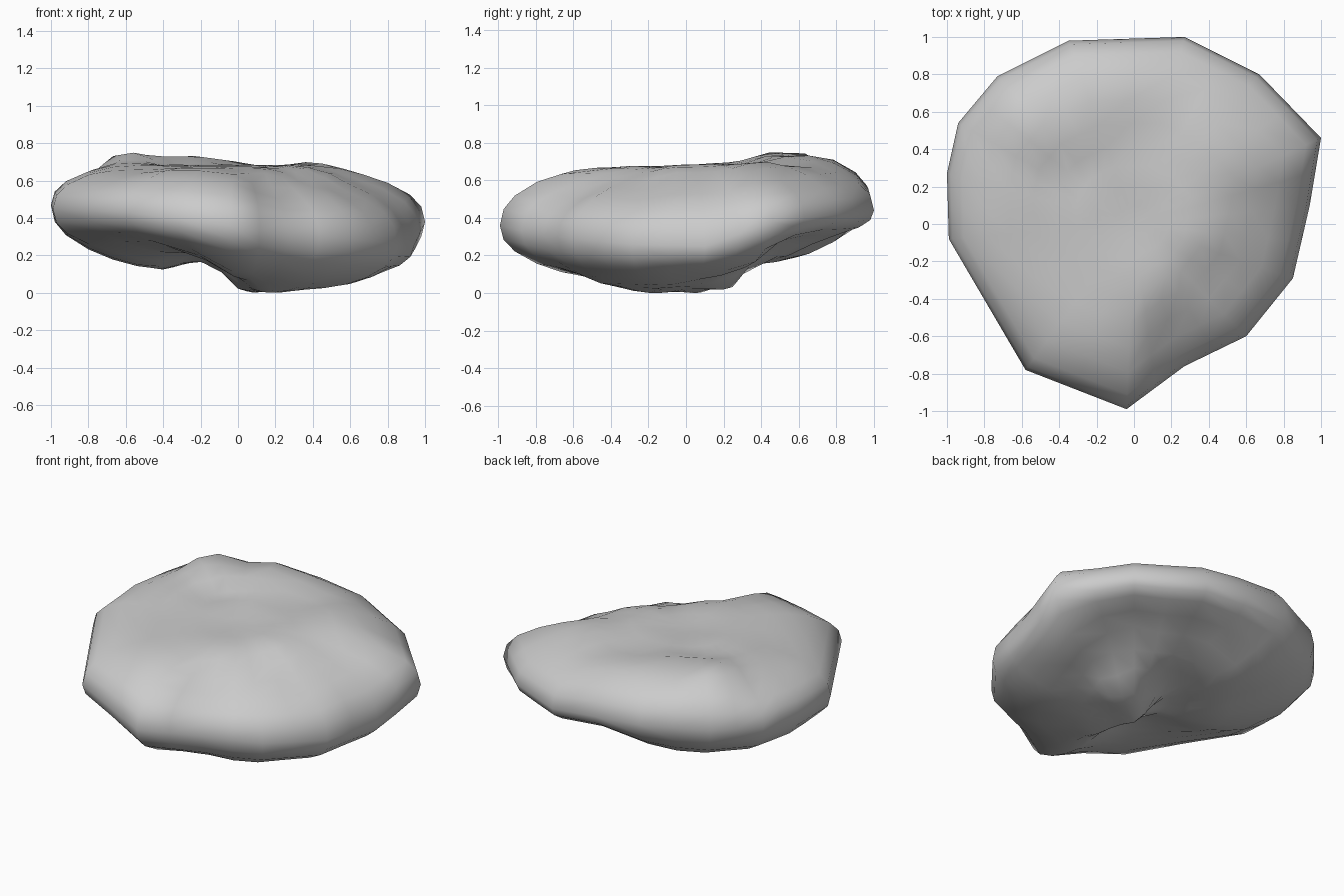
import bpy, bmesh
from mathutils import Vector

if "Cube" in bpy.data.objects:
    bpy.data.objects.remove(bpy.data.objects["Cube"])

# Widest outline of the stone (x, y, z)
RIM = [(1, .46, .39), (.67, .80, .43), (.27, 1, .45), (-.35, .98, .50), (-.73, .79, .49),
       (-.94, .54, .48), (-1, .27, .48), (-.99, -.08, .46), (-.58, -.78, .44),
       (-.04, -.99, .37), (.27, -.76, .32), (.60, -.60, .30), (.85, -.29, .27), (.94, .10, .26)]
# Guide heights of the upper and lower surfaces
TOP = [(0, 0, .68), (-.4, .55, .78), (-.3, .25, .70), (-.6, .6, .89), (-.8, .38, .76), (-.25, .85, .83),
       (.45, .5, .75), (.8, .5, .70), (.1, .35, .70), (.38, 0, .71), (.1, -.35, .70),
       (-.2, -.7, .73), (-.55, -.2, .70), (-.82, .1, .74),
       (.38, -.42, .64), (.62, -.3, .62), (.75, 0, .67), (.3, -.6, .60)]
BOTTOM = [(.05, .06, 0), (.2, -.2, 0), (.25, .2, .01), (.6, -.2, 0), (.35, -.5, 0), (.8, .15, .04),
          (.05, -.6, .06), (-.2, -.2, .22), (-.13, .12, .19), (.0, .32, .19), (.35, .4, .18),
          (-.48, .2, .11), (-.4, .58, .13), (-.6, -.3, .2), (-.4, -.5, .22),
          (.5, .6, .27), (0, .85, .28)]
RINGS = (.98, .92, .80, .67, .54, .42, .31, .2, .1)


def guide(points, x, y):
    """Blend the guide heights by distance."""
    total = height = 0
    for px, py, pz in points:
        w = 1 / ((x - px) ** 2 + (y - py) ** 2 + .01) ** 2
        total += w
        height += w * pz
    return height / total


# Rim with midpoints, keeping the faceted outline
rim = []
for i, p in enumerate(RIM):
    a, b = Vector(p), Vector(RIM[(i + 1) % len(RIM)])
    rim += [a, (a + b) / 2]
n = len(rim)

bm = bmesh.new()
edge = [bm.verts.new(p) for p in rim]

# Upper and lower shells, both rounding inwards from the rim
for points in (TOP, BOTTOM):
    previous = edge
    for r in RINGS:
        bulge = (1 - r ** 2.3) ** (1 / 2.3)
        ring = []
        for p in rim:
            x, y = p.x * r, p.y * r
            ring.append(bm.verts.new((x, y, p.z + (guide(points, x, y) - p.z) * bulge)))
        for i in range(n):
            j = (i + 1) % n
            bm.faces.new((previous[i], previous[j], ring[j], ring[i]))
        previous = ring
    centre = bm.verts.new((0, 0, guide(points, 0, 0)))
    for i in range(n):
        bm.faces.new((previous[i], previous[(i + 1) % n], centre))

# Rest the stone on the ground
low = min(v.co.z for v in bm.verts)
for v in bm.verts:
    v.co.z -= low
bmesh.ops.recalc_face_normals(bm, faces=bm.faces)
mesh = bpy.data.meshes.new("stone")
bm.to_mesh(mesh)
bm.free()
for f in mesh.polygons:
    f.use_smooth = True
stone = bpy.data.objects.new("stone", mesh)
bpy.context.collection.objects.link(stone)
